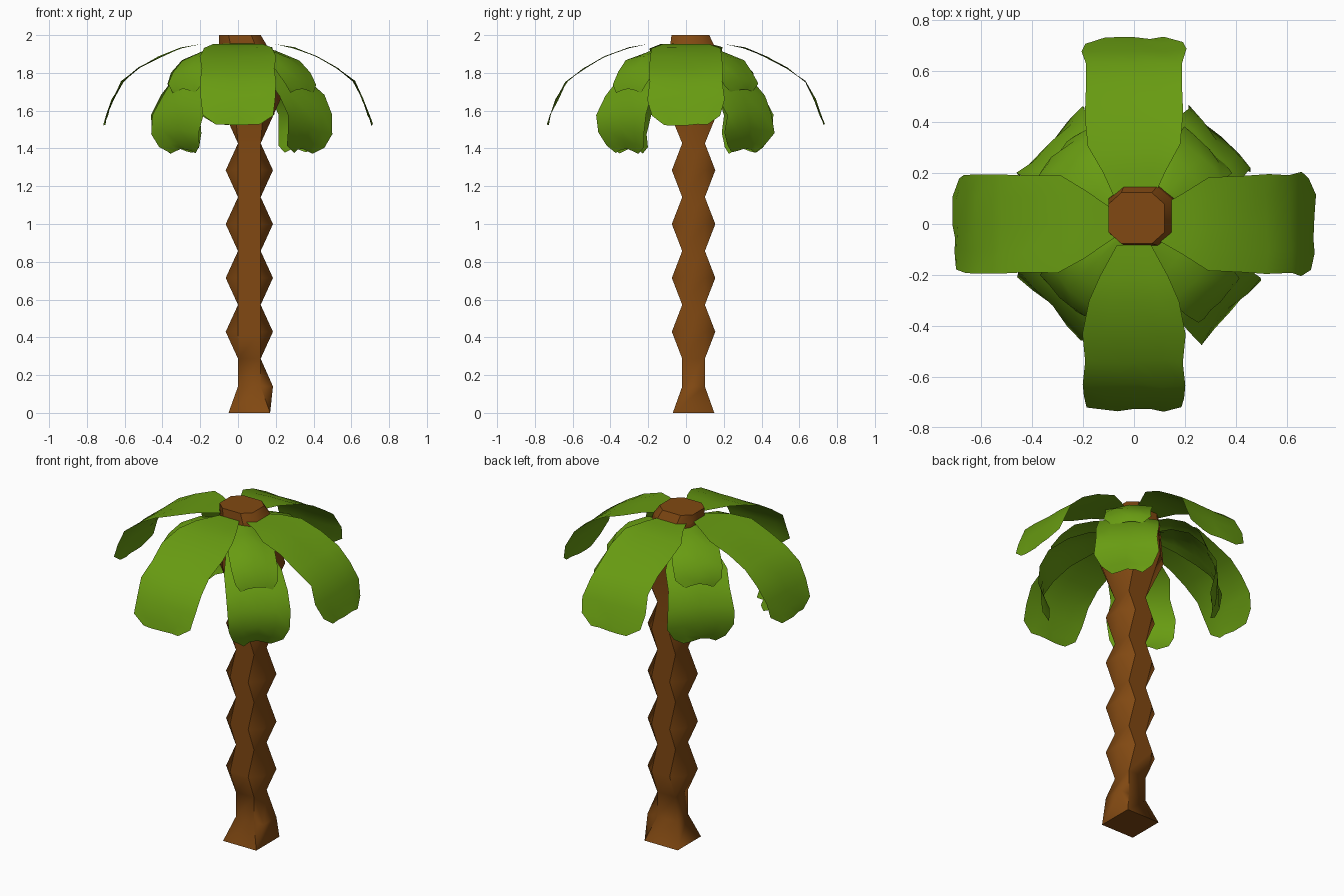
import bpy, bmesh, math, random
from mathutils import Vector, Matrix

random.seed(4)
cube = bpy.data.objects.get("Cube")
if cube:
    bpy.data.objects.remove(cube)


def material(name, colour):
    m = bpy.data.materials.new(name)
    m.use_nodes = True
    m.diffuse_color = colour
    m.node_tree.nodes["Principled BSDF"].inputs["Base Color"].default_value = colour
    return m


bark = material("bark brown", (0.22, 0.066, 0.006, 1))
green = material("leaf green", (0.138, 0.33, 0.006, 1))


def finish(name, bm, mat):
    mesh = bpy.data.meshes.new(name)
    bm.to_mesh(mesh)
    bm.free()
    mesh.materials.append(mat)
    obj = bpy.data.objects.new(name, mesh)
    bpy.context.collection.objects.link(obj)
    return obj


def trunk_ring(bm, z, strip, right, left, depth, side, cx=0.06, cy=0.04):
    """Eight-sided section: front and back strips plus two bulging sides."""
    pts = [(-strip, -depth), (strip, -depth), (right, -side), (right, side),
           (strip, depth), (-strip, depth), (-left, side), (-left, -side)]
    return [bm.verts.new((cx + x, cy + y, z)) for x, y in pts]


def build_trunk():
    bm = bmesh.new()
    n = 0.06  # narrow half width
    rings = [trunk_ring(bm, 0, 0.11, 0.11, 0.11, 0.11, 0.11),
             trunk_ring(bm, 0.14, n, 0.125, n, n, n)]
    # Alternating waists and bulges
    for i in range(9):
        w, d = (0.125, 0.115) if i % 2 else (n, n)
        rings.append(trunk_ring(bm, 0.287 + 0.1425 * i, n, w, w, d, n))
    # Flared crown and slanted cap
    rings.append(trunk_ring(bm, 1.67, 0.08, 0.17, 0.17, 0.16, 0.08))
    rings.append(trunk_ring(bm, 1.95, 0.065, 0.125, 0.125, 0.115, 0.065, 0.025, 0.032))
    rings.append(trunk_ring(bm, 2.0, 0.06, 0.11, 0.11, 0.1, 0.055, 0.01, 0.023))
    for a, b in zip(rings, rings[1:]):
        for k in range(8):
            j = (k + 1) % 8
            f = bm.faces.new((a[k], a[j], b[j], b[k]))
            f.smooth = True
            # Crisp borders along the front and back strips
            if k in (0, 1, 4, 5):
                e = bm.edges.get((a[k], b[k]))
                e.smooth = False
    bm.faces.new(rings[-1])
    bm.faces.new(rings[0][::-1])
    for ring in (rings[0], rings[-1], rings[-2]):
        for k in range(8):
            bm.edges.get((ring[k], ring[(k + 1) % 8])).smooth = False
    bmesh.ops.remove_doubles(bm, verts=bm.verts, dist=0.0005)
    bmesh.ops.recalc_face_normals(bm, faces=bm.faces)
    finish("trunk", bm, bark)


def build_leaf(name, path, angle, stretch=1.0, droop=0.0, wobble=0.008):
    """Ribbon leaf swept along (radius, height, half width) stations."""
    bm = bmesh.new()
    turn = Matrix.Rotation(math.radians(angle), 3, "Z")
    columns = [-1, -0.55, 0, 0.55, 1]
    rows = []
    for i, (r, z, w) in enumerate(path):
        edge = random.uniform(-wobble, wobble)
        row = []
        for c in columns:
            p = Vector((r * stretch, c * (w + edge), z - droop * c * c))
            if i > 1:
                p.x += random.uniform(-wobble, wobble)
                p.z += random.uniform(-wobble, wobble) * 0.5
            row.append(bm.verts.new(turn @ p))
        rows.append(row)
    for a, b in zip(rows, rows[1:]):
        for k in range(len(columns) - 1):
            bm.faces.new((a[k], b[k], b[k + 1], a[k + 1])).smooth = True
    finish(name, bm, green)


build_trunk()

# Four long fronds
frond = [(0.08, 1.955, 0.06), (0.2, 1.952, 0.13), (0.3, 1.933, 0.185),
         (0.42, 1.885, 0.195), (0.53, 1.825, 0.19), (0.62, 1.755, 0.195),
         (0.67, 1.66, 0.2), (0.7, 1.575, 0.185), (0.715, 1.525, 0.11)]
for name, angle, stretch in (("left", 0, 0.99), ("back", 90, 1.02),
                             ("right", 180, 0.99), ("front", 270, 1.02)):
    build_leaf(name + "_frond", frond, angle, stretch)

# Diagonal pairs: a short upper leaf over a drooping lower one
upper = [(0.08, 1.94, 0.05), (0.2, 1.925, 0.1), (0.3, 1.885, 0.125),
         (0.37, 1.825, 0.13), (0.41, 1.76, 0.125), (0.42, 1.715, 0.085)]
lower = [(0.1, 1.87, 0.06), (0.22, 1.84, 0.12), (0.33, 1.785, 0.16),
         (0.42, 1.7, 0.175), (0.47, 1.6, 0.18), (0.475, 1.5, 0.175),
         (0.45, 1.43, 0.15), (0.43, 1.395, 0.08)]
for name, angle, stretch in (("back_left", 45, 1.0), ("back_right", 135, 0.98),
                             ("front_right", 225, 0.97), ("front_left", 318, 1.08)):
    build_leaf(name + "_upper_leaf", upper, angle, stretch, 0.02)
    build_leaf(name + "_lower_leaf", lower, angle, stretch, 0.02, 0.012)
